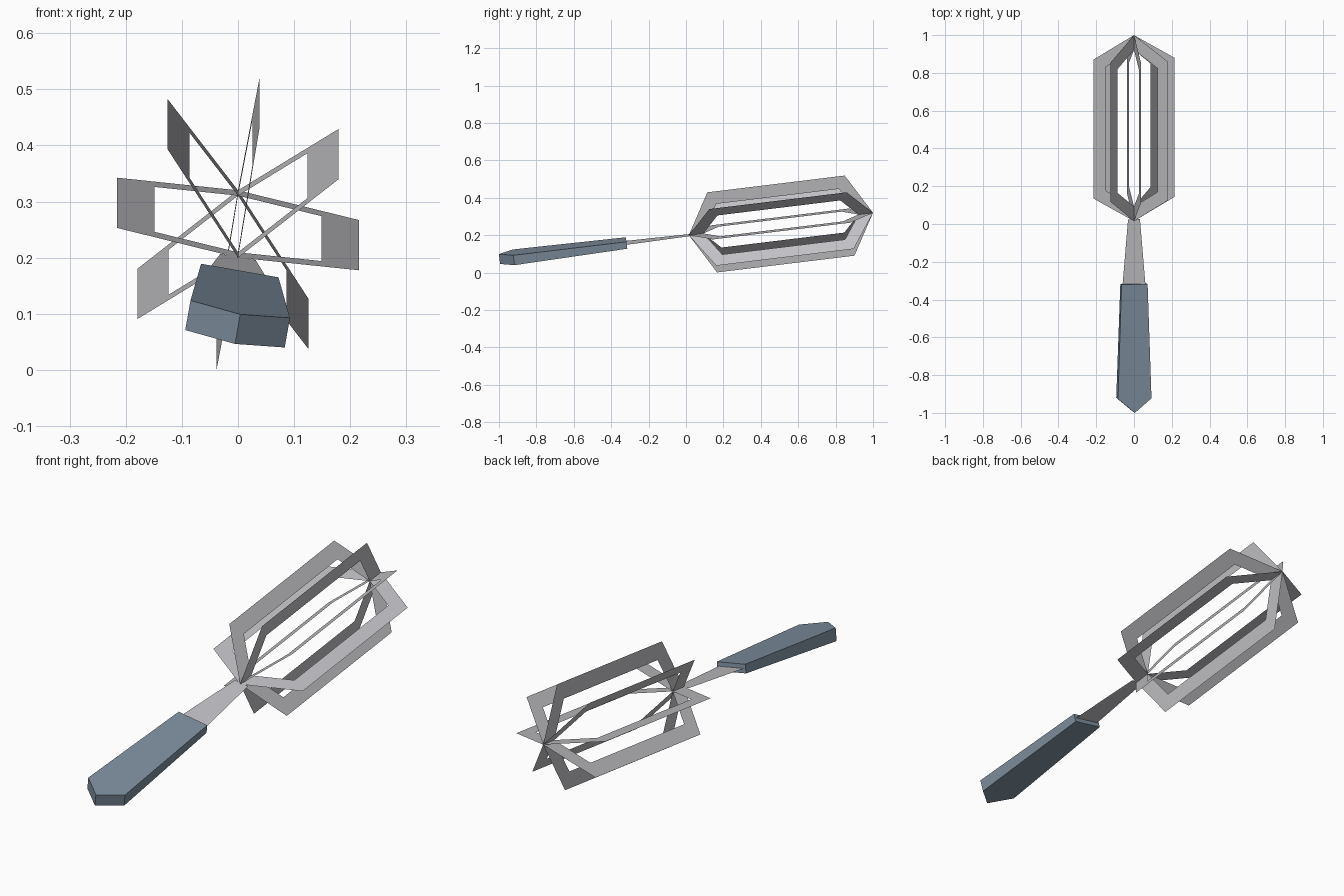
import bpy, math
from mathutils import Matrix

if "Cube" in bpy.data.objects:
    bpy.data.objects.remove(bpy.data.objects["Cube"])


def material(name, rgb):
    m = bpy.data.materials.new(name)
    m.diffuse_color = (*rgb, 1)
    m.use_nodes = True
    m.node_tree.nodes["Principled BSDF"].inputs["Base Color"].default_value = m.diffuse_color
    return m


steel = material("steel grey", (0.54, 0.54, 0.565))
blue = material("slate blue", (0.21, 0.275, 0.345))

# Tool frame: local y runs along the tilted shaft, origin at the wire joint
FRAME = Matrix.Translation((0, 0.015, 0.2)) @ Matrix.Rotation(math.radians(6.95), 4, 'X')


def add_mesh(name, verts, faces, mat, roll):
    me = bpy.data.meshes.new(name)
    me.from_pydata(verts, [], faces)
    me.transform(FRAME @ Matrix.Rotation(math.radians(roll), 4, 'Y'))
    me.materials.append(mat)
    me.update()
    ob = bpy.data.objects.new(name, me)
    bpy.context.collection.objects.link(ob)
    return ob


# Whisk loops: four flat hexagonal bands crossing on the shaft
LENGTH, RADIUS, SHOULDER, BAND = 0.992, 0.219, 0.126, 0.068


def hexagon(r, tip, shoulder):
    return [(0, tip, 0), (r, shoulder, 0), (r, LENGTH - shoulder, 0),
            (0, LENGTH - tip, 0), (-r, LENGTH - shoulder, 0), (-r, shoulder, 0)]


slope = math.atan2(RADIUS, SHOULDER)
inner_r = RADIUS - BAND
inner_tip = BAND / math.sin(slope)
outer = hexagon(RADIUS, 0, SHOULDER)
inner = hexagon(inner_r, inner_tip, inner_tip + inner_r / math.tan(slope))
ring_faces = [(i, (i + 1) % 6, (i + 1) % 6 + 6, i + 6) for i in range(6)]
for k in range(4):
    add_mesh(f"whisk_loop_{k + 1}", outer + inner, ring_faces, steel, 10 + 45 * k)

# Flat tapered shank
add_mesh("shank", [(-0.062, -0.345, 0), (0.062, -0.345, 0), (0.032, 0.01, 0), (-0.032, 0.01, 0)],
         [(0, 1, 2, 3)], steel, 10)

# Handle: five-sided outline (x, y, centre z, half thickness), pointed at the end
outline = [(0.07, -0.335, -0.001, 0.019), (-0.07, -0.335, -0.001, 0.019),
           (-0.09, -0.944, -0.004, 0.027), (0, -1.02, -0.004, 0.027),
           (0.09, -0.944, -0.004, 0.027)]
top = [(x, y, c + h) for x, y, c, h in outline]
bottom = [(x, y, c - h) for x, y, c, h in outline]
sides = [(i, i + 5, (i + 1) % 5 + 5, (i + 1) % 5) for i in range(5)]
add_mesh("handle", top + bottom, [tuple(range(5)), tuple(range(9, 4, -1))] + sides, blue, 10)
